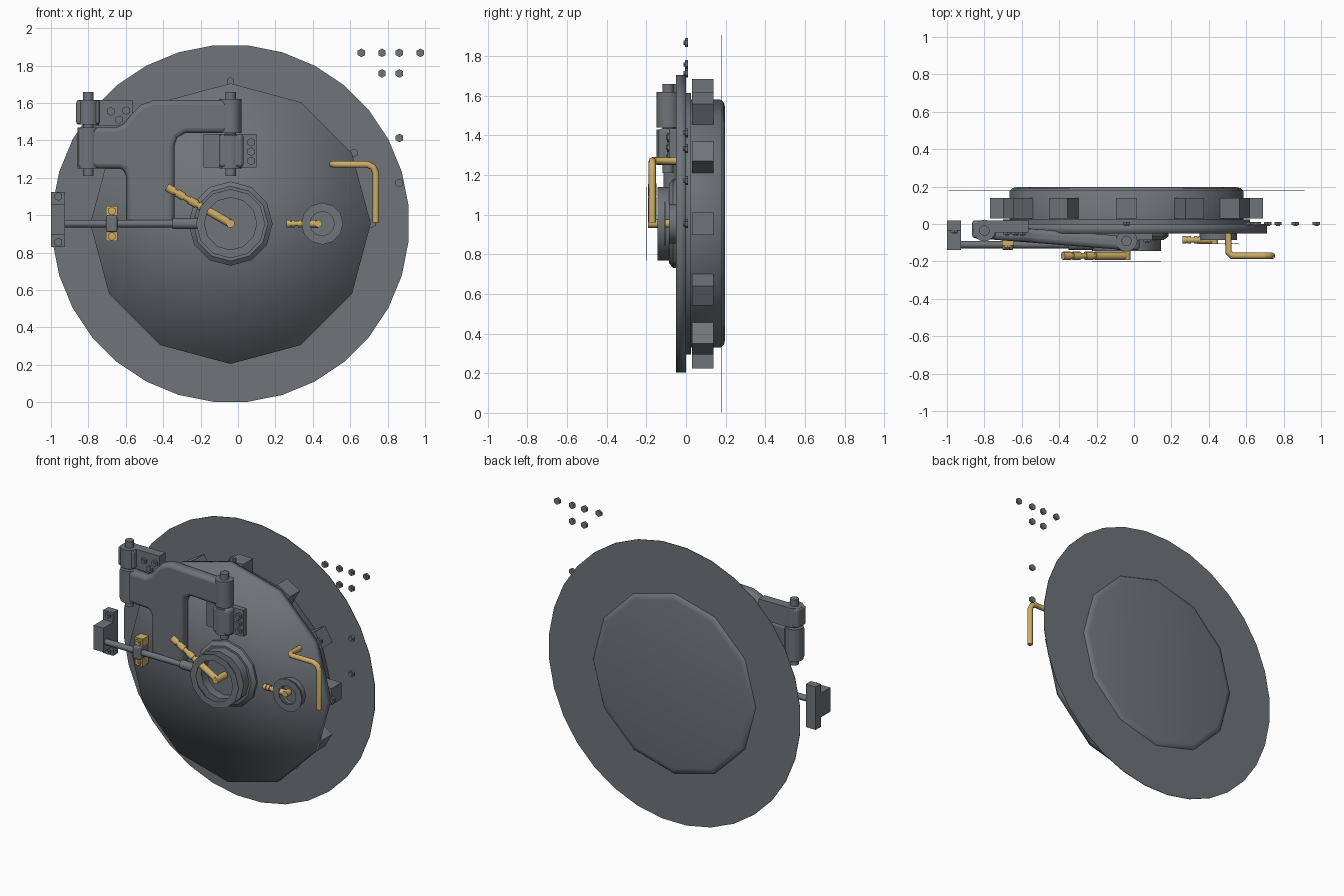
import bpy, bmesh, math
from mathutils import Matrix, Vector

cube = bpy.data.objects.get("Cube")
if cube:
    bpy.data.objects.remove(cube, do_unlink=True)


def material(name, rgb):
    m = bpy.data.materials.new(name)
    m.use_nodes = True
    m.diffuse_color = (*rgb, 1)
    m.node_tree.nodes["Principled BSDF"].inputs["Base Color"].default_value = (*rgb, 1)
    return m


STEEL = material("grey steel", (0.16, 0.175, 0.19))
BRASS = material("brass", (0.62, 0.43, 0.14))
CX, CZ = -0.04, 0.955


def finish(name, bm, mat, smooth=None, bevel=0):
    bmesh.ops.remove_doubles(bm, verts=bm.verts, dist=1e-5)
    bmesh.ops.recalc_face_normals(bm, faces=bm.faces)
    me = bpy.data.meshes.new(name)
    bm.to_mesh(me)
    bm.free()
    me.materials.append(mat)
    ob = bpy.data.objects.new(name, me)
    bpy.context.collection.objects.link(ob)
    if bevel:
        mod = ob.modifiers.new("Bevel", "BEVEL")
        mod.width, mod.segments, mod.limit_method = bevel, 3, "ANGLE"
        mod.angle_limit = math.radians(50)
    if smooth:
        bpy.ops.object.select_all(action="DESELECT")
        ob.select_set(True)
        bpy.context.view_layer.objects.active = ob
        bpy.ops.object.shade_smooth_by_angle(angle=math.radians(smooth))
    return ob


def lathe(name, profile, n=12, x=CX, z=CZ, phase=0, mat=STEEL, smooth=None):
    """Spin (radius, y) points about a front-to-back axis."""
    bm = bmesh.new()
    vs = [bm.verts.new((x + r * math.sin(phase), y, z + r * math.cos(phase))) for r, y in profile]
    edges = [bm.edges.new(p) for p in zip(vs, vs[1:])]
    bmesh.ops.spin(bm, geom=vs + edges, cent=(x, 0, z), axis=(0, 1, 0),
                   angle=math.tau, steps=n)
    return finish(name, bm, mat, smooth)


def ring(name, r0, r1, y0, y1, **kw):
    return lathe(name, [(r0, y0), (r1, y0), (r1, y1), (r0, y1), (r0, y0)], **kw)


def rod(name, a, b, r, n=12, mat=STEEL, r2=None):
    a, b = Vector(a), Vector(b)
    bm = bmesh.new()
    bmesh.ops.create_cone(bm, cap_ends=True, segments=n, radius1=r,
                          radius2=r if r2 is None else r2, depth=(b - a).length)
    rot = (b - a).to_track_quat("Z", "Y").to_matrix().to_4x4()
    bm.transform(Matrix.Translation((a + b) / 2) @ rot)
    return finish(name, bm, mat, 40 if n > 6 else None)


def box(name, lo, hi, mat=STEEL, bevel=0, turn=0):
    bm = bmesh.new()
    lo, hi = Vector(lo), Vector(hi)
    bmesh.ops.create_cube(bm, size=1)
    bm.transform(Matrix.Translation((lo + hi) / 2) @ Matrix.Diagonal((*(hi - lo), 1)))
    if turn:
        c = Vector((CX, 0, CZ))
        bm.transform(Matrix.Translation(c) @ Matrix.Rotation(turn, 4, "Y") @ Matrix.Translation(-c))
    return finish(name, bm, mat, bevel=bevel)


def nut(name, x, y, z, mat=STEEL):
    rod(name, (x, y + 0.01, z), (x, y - 0.006, z), 0.023, 6, mat)
    rod(name + "_stud", (x, y, z), (x, y - 0.012, z), 0.011, 8, mat)


# Wall flange, door plate and drum
ring("wall_flange", 0.58, 0.957, 0.178, 0.182, n=32, phase=math.pi / 32)
door = lathe("door_plate", [(0, -0.05), (0.75, -0.05), (0.75, 0), (0, 0)])
for p in door.data.polygons:
    p.use_smooth = True
lathe("door_seal", [(0, -0.01), (0.66, -0.01), (0.66, 0.025), (0, 0.025)], smooth=40)
lathe("door_drum", [(0, 0.01), (0.625, 0.01), (0.625, 0.175), (0.61, 0.192),
                    (0.58, 0.198), (0, 0.198)], smooth=60)

# Locking lugs around the drum
for i in range(12):
    box("locking_lug", (CX - 0.057, 0.03, CZ + 0.59), (CX + 0.057, 0.14, CZ + 0.73),
        turn=i * math.tau / 12)

# Central hub with its thin front ring
lathe("hub_base", [(0, -0.04), (0.225, -0.04), (0.225, -0.065), (0.2, -0.085), (0, -0.085)], smooth=30)
ring("hub_collar", 0.14, 0.185, -0.145, -0.08, smooth=40)
ring("hub_front_ring", 0.14, 0.185, -0.2, -0.197)

# Small valve seat
X2 = 0.45
lathe("valve_base", [(0, -0.04), (0.09, -0.04), (0.09, -0.06), (0, -0.06)], x=X2, smooth=40)
ring("valve_collar", 0.065, 0.1, -0.085, -0.05, x=X2, smooth=40)
ring("valve_front_ring", 0.065, 0.112, -0.108, -0.104, x=X2)


# Brass levers: a thin shank, a thicker grip with grooves, and a shaft
def lever(name, start, end, r, shaft_back):
    a, b = Vector(start), Vector(end)
    at = lambda t: a.lerp(b, t)
    rod(name + "_shank", a, b, r * 0.7, mat=BRASS)
    rod(name + "_arm", a, at(0.5), r, mat=BRASS)
    for t in (0.53, 0.73, 0.88):
        rod(name + "_grip", at(t), at(t + 0.12), r, mat=BRASS)
    rod(name + "_shaft", a + Vector((0, -r, 0)), (a.x, shaft_back, a.z), r, mat=BRASS)


lever("hub_lever", (CX, -0.17, CZ), (-0.38, -0.17, 1.15), 0.022, -0.07)
lever("valve_lever", (X2 - 0.02, -0.085, CZ), (0.26, -0.085, CZ), 0.02, -0.05)

# Bent brass pull handle
cu = bpy.data.curves.new("pull_handle", "CURVE")
cu.dimensions, cu.bevel_depth, cu.bevel_resolution, cu.use_fill_caps = "3D", 0.018, 2, True
path = [(0.505, -0.04, 1.272), (0.505, -0.15, 1.272), (0.525, -0.17, 1.272),
        (0.69, -0.17, 1.272), (0.722, -0.17, 1.258), (0.737, -0.17, 1.225), (0.737, -0.17, 0.96)]
sp = cu.splines.new("POLY")
sp.points.add(len(path) - 1)
for pt, co in zip(sp.points, path):
    pt.co = (*co, 1)
cu.materials.append(BRASS)
bpy.context.collection.objects.link(bpy.data.objects.new("pull_handle", cu))

# Hinge arm: bent outline, slanting forward to the right
outline = [(-0.8, 1.25), (-0.63, 1.25), (-0.605, 1.24), (-0.595, 1.2), (-0.595, 0.95),
           (-0.34, 0.95), (-0.34, 1.37), (-0.325, 1.415), (-0.28, 1.44), (-0.04, 1.44),
           (-0.04, 1.615), (-0.45, 1.615), (-0.52, 1.59), (-0.57, 1.54), (-0.61, 1.49), (-0.65, 1.47),
           (-0.8, 1.47)]
bm = bmesh.new()
slant = lambda x: -0.04 - 0.06 * (x + 0.8) / 0.76
face = bm.faces.new([bm.verts.new((x, slant(x) - 0.04, z)) for x, z in outline])
new = bmesh.ops.extrude_face_region(bm, geom=[face])["geom"]
bmesh.ops.translate(bm, verts=[v for v in new if isinstance(v, bmesh.types.BMVert)], vec=(0, 0.075, 0))
finish("hinge_arm", bm, STEEL, smooth=60, bevel=0.025)

# Wall hinge on the left, door hinge on the right
for name, x, y, low, high in (("wall_hinge", -0.8, -0.035, (1.25, 1.47), (1.485, 1.615)),
                              ("door_hinge", CX, -0.09, (1.25, 1.43), (1.44, 1.62))):
    for z0, z1 in (low, high):
        rod(name + "_knuckle", (x, y, z0), (x, y, z1), 0.058, 16)
    rod(name + "_pin", (x, y, 1.21), (x, y, 1.66), 0.028, 12)
box("wall_hinge_block", (-0.865, -0.075, 1.485), (-0.74, 0.02, 1.615), bevel=0.015)
box("wall_hinge_plate", (-0.8, -0.045, 1.48), (-0.565, 0.02, 1.615))
box("wall_hinge_cheek", (-0.855, -0.08, 1.25), (-0.74, 0, 1.47), bevel=0.02)
box("door_hinge_plate", (-0.185, -0.085, 1.255), (0.1, -0.04, 1.435))
box("door_hinge_block", (-0.1, -0.14, 1.255), (0.03, -0.05, 1.435), bevel=0.02)
for x, z in ((-0.68, 1.555), (-0.635, 1.51), (-0.597, 1.56)):
    nut("wall_hinge_nut", x, -0.05, z)
for z in (1.39, 1.34, 1.29):
    nut("door_hinge_nut", 0.07, -0.09, z)

# Sliding latch bar with its wall keeper and guide
rod("latch_bar", (-0.95, -0.11, CZ), (-0.2, -0.11, CZ), 0.02)
rod("latch_sleeve", (-0.35, -0.11, CZ), (-0.18, -0.11, CZ), 0.03)
box("keeper_plate", (-1, -0.035, 0.83), (-0.925, 0.02, 1.125))
box("keeper_block", (-1, -0.14, 0.895), (-0.925, -0.03, 1.06))
box("guide_block", (-0.705, -0.14, 0.91), (-0.645, -0.05, 1.0), bevel=0.012)
for s in (-1, 1):
    nut("keeper_nut", -0.96, -0.04, 0.978 + s * 0.122)
    z = CZ + s * 0.068
    box("guide_foot", (-0.705, -0.115, z - 0.026), (-0.645, -0.05, z + 0.026), mat=BRASS)
    nut("guide_nut", -0.675, -0.12, z, BRASS)

# Nuts on the door rim and the loose spare nuts
for x, z in ((CX, 1.715), (0.62, 1.333), (0.715, CZ), (0.66, 1.868), (0.77, 1.868),
             (0.863, 1.868), (0.975, 1.868), (0.77, 1.758), (0.863, 1.758),
             (0.863, 1.413), (0.863, 1.172)):
    nut("rim_nut", x, 0, z)
